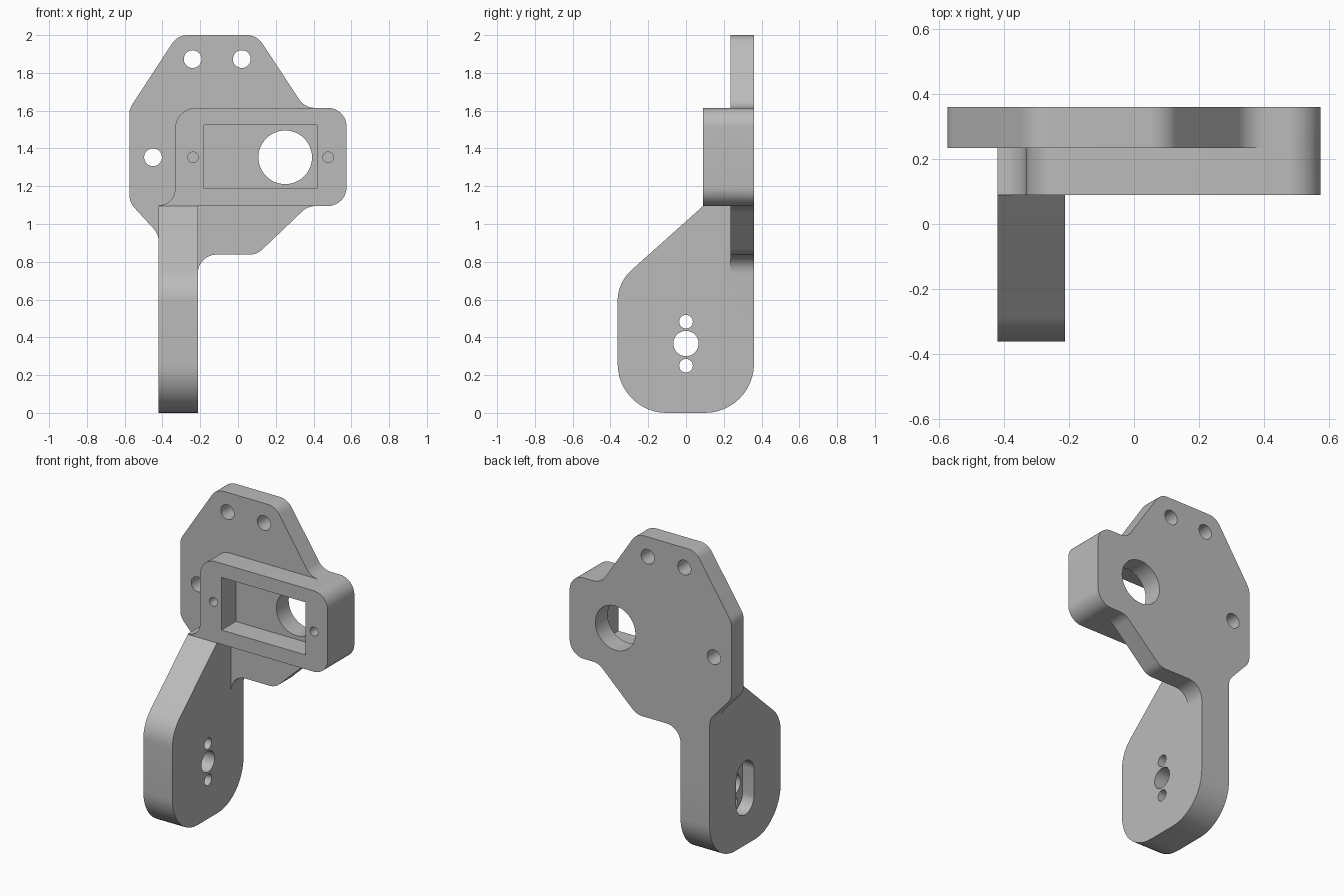
import bpy
import bmesh
import math
from mathutils import Vector

default = bpy.data.objects.get("Cube")
if default:
    bpy.data.objects.remove(default, do_unlink=True)

grey = bpy.data.materials.new("light grey")
grey.use_nodes = True
GREY = (0.5, 0.5, 0.5, 1)
grey.diffuse_color = GREY
grey.node_tree.nodes["Principled BSDF"].inputs["Base Color"].default_value = GREY


def rounded(corners, steps=12):
    """Turn (u, v, radius) corners into an outline with filleted corners."""
    outline = []
    for i, (u, v, r) in enumerate(corners):
        p = Vector((u, v))
        if r == 0:
            outline.append(p)
            continue
        a = (Vector(corners[i - 1][:2]) - p).normalized()
        b = (Vector(corners[(i + 1) % len(corners)][:2]) - p).normalized()
        half = a.angle(b) / 2
        centre = p + (a + b).normalized() * r / math.sin(half)
        start = p + a * r / math.tan(half) - centre
        end = p + b * r / math.tan(half) - centre
        sweep = math.pi - 2 * half
        for k in range(steps + 1):
            t = k / steps
            arc = start * math.sin((1 - t) * sweep) + end * math.sin(t * sweep)
            outline.append(centre + arc / math.sin(sweep))
    return outline


def circle(u, v, r, steps=48):
    turn = math.tau / steps
    return [Vector((u + r * math.cos(k * turn), v + r * math.sin(k * turn)))
            for k in range(steps)]


def rectangle(u0, u1, v0, v1, r=0):
    return rounded([(u0, v0, r), (u1, v0, r), (u1, v1, r), (u0, v1, r)])


def prism(name, outline, axis, low, high):
    """Extrude an outline along x (outline in y, z) or y (outline in x, z)."""
    bm = bmesh.new()
    place = (lambda p: (low, p.x, p.y)) if axis == "x" else (lambda p: (p.x, low, p.y))
    face = bm.faces.new([bm.verts.new(place(p)) for p in outline])
    moved = bmesh.ops.extrude_face_region(bm, geom=[face])["geom"]
    shift = Vector((high - low, 0, 0)) if axis == "x" else Vector((0, high - low, 0))
    bmesh.ops.translate(bm, vec=shift,
                        verts=[g for g in moved if isinstance(g, bmesh.types.BMVert)])
    bmesh.ops.recalc_face_normals(bm, faces=bm.faces)
    mesh = bpy.data.meshes.new(name)
    bm.to_mesh(mesh)
    bm.free()
    mesh.materials.append(grey)
    obj = bpy.data.objects.new(name, mesh)
    bpy.context.collection.objects.link(obj)
    return obj


def combine(body, other, operation):
    mod = body.modifiers.new("combine", "BOOLEAN")
    mod.operation = operation
    mod.solver = "EXACT"
    mod.object = other
    bpy.ops.object.select_all(action="DESELECT")
    bpy.context.view_layer.objects.active = body
    body.select_set(True)
    bpy.ops.object.modifier_apply(modifier=mod.name)
    bpy.data.objects.remove(other, do_unlink=True)


FRONT, MID, BACK = 0.09, 0.235, 0.36
ARM_L, ARM_R = -0.42, -0.213

# Back plate, with a stem that runs down into the arm
plate = prism("mounting_bracket", rounded([
    (-0.32, 2, 0.1), (0.10, 2, 0.1), (0.353, 1.615, 0.1),
    (0.575, 1.615, 0.1), (0.575, 1.095, 0.1), (0.37, 1.095, 0.1),
    (0.10, 0.838, 0.1), (ARM_R, 0.838, 0.1), (ARM_R, 0.5, 0),
    (ARM_L, 0.5, 0), (ARM_L, 0.946, 0.1), (-0.575, 1.115, 0.1),
    (-0.575, 1.61, 0.1)]), "y", MID, BACK)

# Raised housing, flaring out to the arm at its lower corner
housing = prism("housing", rounded([
    (ARM_L, 1.095, 0), (0.575, 1.095, 0.1), (0.575, 1.615, 0.1),
    (-0.333, 1.615, 0.11), (-0.333, 1.099, 0.086), (ARM_L, 1.099, 0)]),
    "y", FRONT, 0.3)

# Side arm
arm = prism("arm", rounded([
    (-0.362, 0, 0.26), (BACK, 0, 0.26), (BACK, 1.095, 0),
    (FRONT, 1.095, 0), (-0.362, 0.69, 0.22)]), "x", ARM_L, ARM_R)

combine(plate, housing, "UNION")
combine(plate, arm, "UNION")

# Housing pocket and its shaft opening
cuts = [prism("pocket", rectangle(-0.18, 0.418, 1.187, 1.525), "y", 0, MID),
        prism("shaft_opening", circle(0.25, 1.353, 0.142), "y", 0.2, 0.5)]

# Blind screw holes beside the pocket
for x in (-0.238, 0.477):
    cuts.append(prism("screw_hole", circle(x, 1.353, 0.028, 24), "y", 0, 0.23))

# Through holes in the plate
for x, z in ((-0.24, 1.873), (0.02, 1.873), (-0.45, 1.353)):
    cuts.append(prism("plate_hole", circle(x, z, 0.047, 32), "y", 0.15, 0.5))

# Slot on the outer face of the arm, and the holes leading into it
cuts.append(prism("arm_slot", rectangle(-0.09, 0.09, 0.195, 0.54, 0.0899),
                  "x", -0.5, ARM_L + 0.08))
for z, r in ((0.25, 0.036), (0.367, 0.067), (0.483, 0.036)):
    cuts.append(prism("arm_hole", circle(0, z, r, 32), "x", ARM_L + 0.04, -0.1))

for cutter in cuts:
    combine(plate, cutter, "DIFFERENCE")

bpy.ops.object.shade_smooth_by_angle(angle=math.radians(30))
